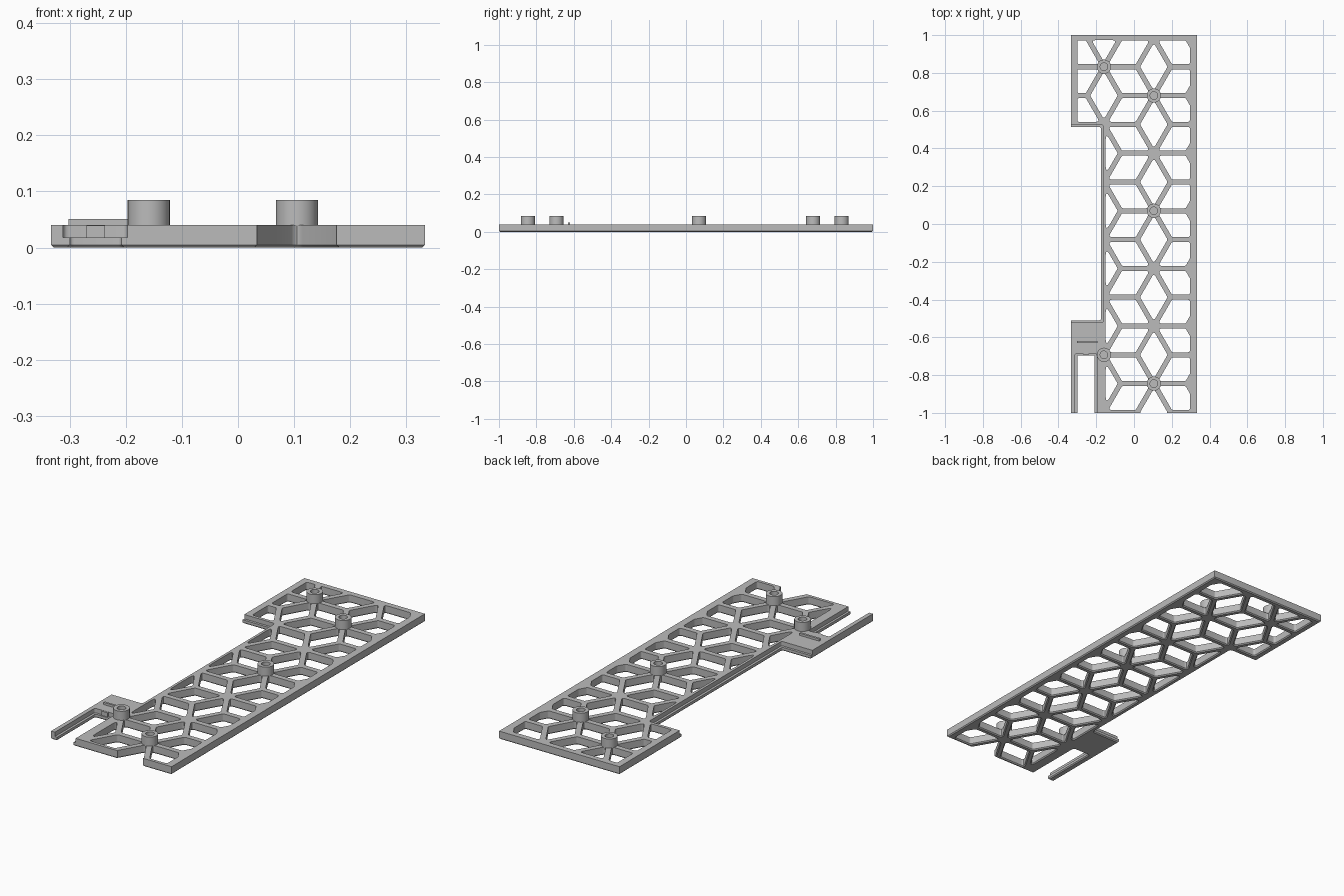
import bpy, bmesh, math
from mathutils import Vector

cube = bpy.data.objects.get("Cube")
if cube:
    bpy.data.objects.remove(cube)

W, TOP, LEDGE, CHAMFER = 0.333, 0.04, 0.018, 0.005
PITCH, STRUT = 0.305, 0.0133          # hub spacing, half width of a strut
ORIGIN = Vector((0.105, 0.07))

grey = bpy.data.materials.new("light_grey")
grey.use_nodes = True
grey.diffuse_color = (0.5, 0.5, 0.5, 1)
grey.node_tree.nodes["Principled BSDF"].inputs["Base Color"].default_value = (0.5, 0.5, 0.5, 1)


def make_object(name, bm):
    bmesh.ops.recalc_face_normals(bm, faces=bm.faces)
    mesh = bpy.data.meshes.new(name)
    bm.to_mesh(mesh)
    bm.free()
    mesh.materials.append(grey)
    ob = bpy.data.objects.new(name, mesh)
    bpy.context.collection.objects.link(ob)
    return ob


def activate(ob):
    bpy.ops.object.select_all(action='DESELECT')
    ob.select_set(True)
    bpy.context.view_layer.objects.active = ob


def rect(x0, x1, y0, y1):
    return [Vector(p) for p in ((x0, y0), (x1, y0), (x1, y1), (x0, y1))]


def clip(poly, normal, limit):
    """Keep the part of a convex polygon where normal . p <= limit."""
    out = []
    for a, b in zip(poly, poly[1:] + poly[:1]):
        da, db = normal.dot(a) - limit, normal.dot(b) - limit
        if da <= 0:
            out.append(a)
        if da * db < 0:
            out.append(a.lerp(b, da / (da - db)))
    return [p for i, p in enumerate(out) if (p - out[i - 1]).length > 1e-4]


def area(poly):
    return sum(a.x * b.y - a.y * b.x for a, b in zip(poly, poly[1:] + poly[:1])) / 2


def fillet(poly, radius, steps=4):
    """Round every corner of a convex polygon."""
    out = []
    for i, p in enumerate(poly):
        a, b = poly[i - 1] - p, poly[(i + 1) % len(poly)] - p
        cut = min(radius / math.tan(a.angle(b) / 2), 0.45 * a.length, 0.45 * b.length)
        s, e = p + a.normalized() * cut, p + b.normalized() * cut
        for k in range(steps + 1):
            t = k / steps
            out.append(s.lerp(p, t).lerp(p.lerp(e, t), t))
    return out


def offset(poly, dist):
    out = []
    for i, p in enumerate(poly):
        d1, d2 = (p - poly[i - 1]).normalized(), (poly[(i + 1) % len(poly)] - p).normalized()
        n = Vector((d1.y + d2.y, -d1.x - d2.x))
        out.append(p + n * (2 * dist / n.length_squared))
    return out


def prism(bm, poly, levels):
    """Loft a polygon through (z, outward offset) levels."""
    rings = [[bm.verts.new((p.x, p.y, z)) for p in offset(poly, d)] for z, d in levels]
    bm.faces.new(rings[0][::-1])
    bm.faces.new(rings[-1])
    for low, high in zip(rings, rings[1:]):
        for i in range(len(poly)):
            bm.faces.new((low[i - 1], low[i], high[i], high[i - 1]))


def cut(target, bm):
    cutter = make_object("cutter", bm)
    cutter.hide_render = True
    mod = target.modifiers.new("cut", 'BOOLEAN')
    mod.operation, mod.solver, mod.object = 'DIFFERENCE', 'EXACT', cutter
    activate(target)
    bpy.ops.object.modifier_apply(modifier=mod.name)
    bpy.data.objects.remove(cutter)


# Plate with a chamfered underside
bm = bmesh.new()
prism(bm, rect(-W, W, -1, 1), [(0, -CHAMFER), (CHAMFER, 0), (TOP, 0)])
plate = make_object("lattice_plate", bm)

# Rhombic openings between the struts
through = [(-0.01, CHAMFER), (0, CHAMFER), (CHAMFER, 0), (0.06, 0)]
bm = bmesh.new()
scale = 1 - STRUT / (PITCH / 4)
for col in range(-2, 3):
    for row in range(-6, 6):
        hub = ORIGIN + Vector((col * PITCH * math.sqrt(3) / 2, (row + col % 2 / 2) * PITCH))
        for angle in (30, 90, 150):
            a = math.radians(angle)
            along = Vector((math.cos(a), math.sin(a))) * PITCH / 2
            across = Vector((-along.y, along.x)) / math.sqrt(3)
            mid = hub + along
            hole = [mid + v * scale for v in (along, across, -along, -across)]
            left = -0.3 if mid.y > 0.52 else -0.15
            for normal, limit in (((1, 0), 0.296), ((-1, 0), -left), ((0, 1), 0.973)):
                hole = clip(hole, Vector(normal), limit)
            if len(hole) < 3 or area(hole) < 0.0008 or max(p.y for p in hole) < -1:
                continue
            prism(bm, fillet(hole, 0.011), through)

# Side notch and front slot, cut right through
prism(bm, fillet(rect(-0.6, -0.175, -0.51, 0.513), 0.01), through)
prism(bm, fillet(rect(-0.3, -0.208, -1.3, -0.697), 0.008), through)
cut(plate, bm)

# Wider upper part of both, leaving a ledge along the edges
bm = bmesh.new()
upper = [(LEDGE, 0), (0.06, 0)]
prism(bm, fillet(rect(-0.6, -0.163, -0.522, 0.525), 0.012), upper)
prism(bm, fillet(rect(-0.312, -0.197, -1.3, -0.685), 0.012), upper)
cut(plate, bm)
activate(plate)
bpy.ops.object.shade_smooth_by_angle(angle=math.radians(30))

# Raised stop bar on the tab, and the small catch at the slot end
for name, shape, z0, z1 in (
        ("stop_bar", rect(-0.302, -0.192, -0.631, -0.62), 0.035, 0.051),
        ("slot_catch", rect(-0.27, -0.237, -0.692, -0.68), LEDGE - 0.002, TOP - 0.001)):
    bm = bmesh.new()
    prism(bm, shape, [(z0, 0), (z1, 0)])
    make_object(name, bm)

# Hollow mounting bosses on some of the hubs
outer, inner, base, floor, rim = 0.0375, 0.02, 0.039, 0.043, 0.085
profile = ((0, base), (outer, base), (outer, rim), (inner, rim), (inner, floor), (0, floor))
for i, (col, row) in enumerate(((0, 2), (0, 0), (0, -3), (-1, 2), (-1, -3))):
    bm = bmesh.new()
    verts = [bm.verts.new((r, 0, z)) for r, z in profile]
    edges = [bm.edges.new(pair) for pair in zip(verts, verts[1:])]
    bmesh.ops.spin(bm, geom=verts + edges, cent=(0, 0, 0), axis=(0, 0, 1),
                   angle=math.tau, steps=40)
    bmesh.ops.remove_doubles(bm, verts=bm.verts, dist=1e-5)
    boss = make_object(f"mounting_boss_{i + 1}", bm)
    boss.location = (ORIGIN.x + col * PITCH * math.sqrt(3) / 2,
                     ORIGIN.y + (row + col % 2 / 2) * PITCH, 0)
    activate(boss)
    bpy.ops.object.shade_smooth_by_angle(angle=math.radians(30))
